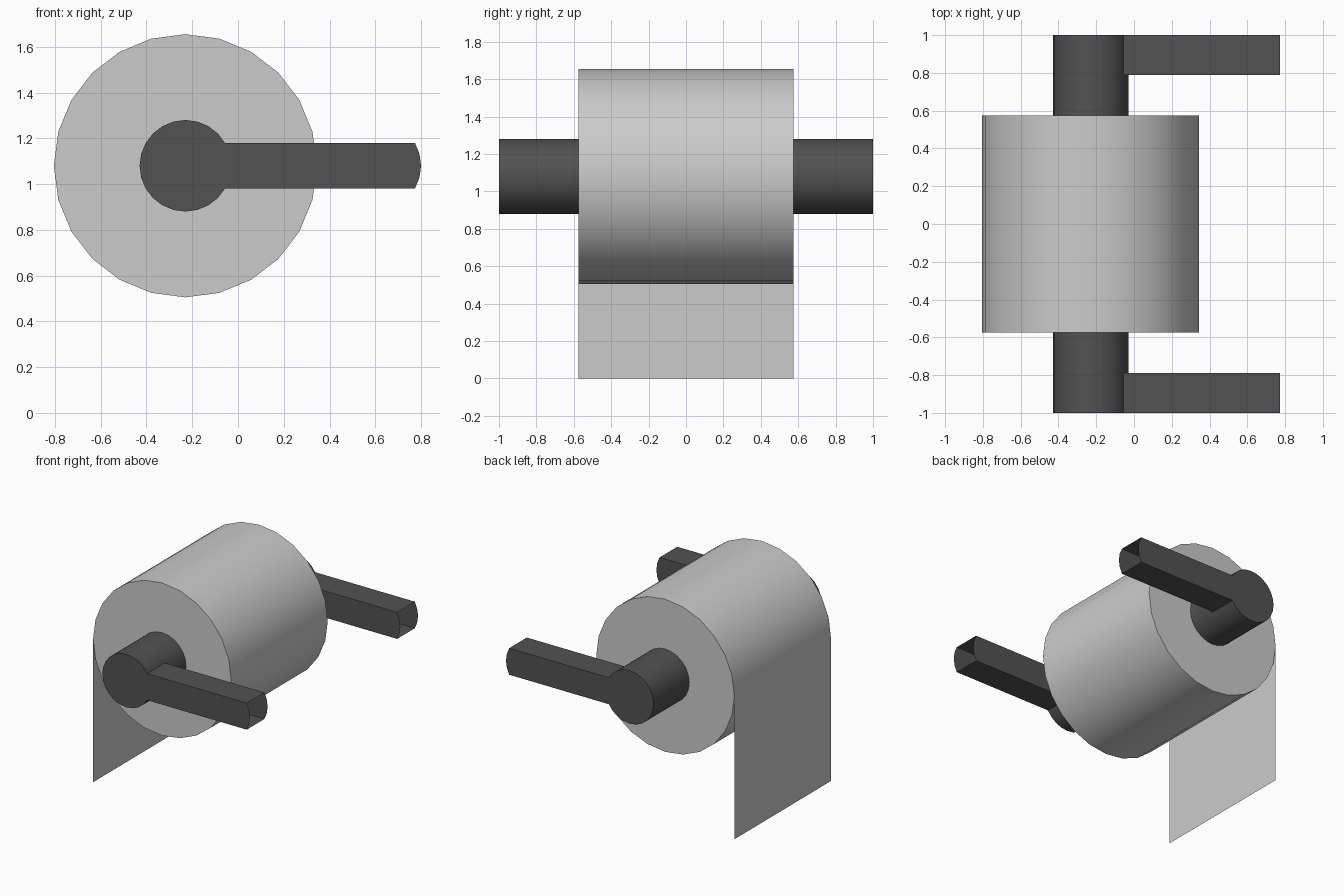
import bpy, bmesh
from math import sin, cos, radians, pi

if "Cube" in bpy.data.objects:
    bpy.data.objects.remove(bpy.data.objects["Cube"])

CX, CZ = -0.23, 1.08      # spindle axis
SIDES = 24
R_ROLL, R_ROD = 0.575, 0.2
HALF = 0.575              # half width of the paper

dark = bpy.data.materials.new("dark_holder")
dark.diffuse_color = (0.085, 0.085, 0.085, 1)
dark.use_nodes = True
dark.node_tree.nodes["Principled BSDF"].inputs["Base Color"].default_value = dark.diffuse_color


def finish(name, bm, mat=None, mirror=False, smooth=False):
    bmesh.ops.recalc_face_normals(bm, faces=bm.faces)
    me = bpy.data.meshes.new(name)
    bm.to_mesh(me)
    bm.free()
    ob = bpy.data.objects.new(name, me)
    bpy.context.collection.objects.link(ob)
    if mat:
        me.materials.append(mat)
    if mirror:
        mod = ob.modifiers.new("mirror", 'MIRROR')
        mod.use_axis = (False, True, False)
        mod.use_mirror_merge = False
    if smooth:
        bpy.ops.object.select_all(action='DESELECT')
        ob.select_set(True)
        bpy.context.view_layer.objects.active = ob
        bpy.ops.object.shade_smooth_by_angle(angle=radians(30))
    return ob


def lathe(profile, cap_end=False):
    """Rings of (radius, y) around the spindle axis, bridged in order."""
    bm = bmesh.new()
    rings = [[bm.verts.new((CX + r * cos(2 * pi * i / SIDES), y,
                            CZ + r * sin(2 * pi * i / SIDES)))
              for i in range(SIDES)] for r, y in profile]
    for a, b in zip(rings, rings[1:]):
        for i in range(SIDES):
            j = (i + 1) % SIDES
            bm.faces.new((a[i], a[j], b[j], b[i]))
    if cap_end:
        bm.faces.new(rings[-1])
    return bm


# paper roll
finish("paper_roll", lathe([(R_ROD, -HALF), (R_ROLL, -HALF),
                            (R_ROLL, HALF), (R_ROD, HALF)]), smooth=True)

# hanging sheet, a single thin surface tangent to the back of the roll
bm = bmesh.new()
x = CX - R_ROLL
bm.faces.new([bm.verts.new((x, y, z)) for y, z in
              ((-HALF, 0), (-HALF, CZ), (HALF, CZ), (HALF, 0))])
finish("hanging_sheet", bm)

# spindle ends on both sides
finish("spindle_ends", lathe([(R_ROD, HALF), (R_ROD, 0.79), (R_ROD, 1.0)], True),
       dark, mirror=True, smooth=True)

# wall arms: sides follow the spindle arc and bulge at the open far end
bm = bmesh.new()
angles = [radians(a) for a in (-30, -15, 0, 15, 30)]
outline = [(0.60 + R_ROD * cos(a), CZ + R_ROD * sin(a)) for a in angles]
outline += [(CX + R_ROD * cos(a), CZ + R_ROD * sin(a)) for a in reversed(angles)]
inner, outer = [[bm.verts.new((px, y, pz)) for px, pz in outline] for y in (0.79, 1.0)]
bm.faces.new(inner)
bm.faces.new(outer)
for i, j in ((4, 5), (9, 0)):     # top and bottom
    bm.faces.new((inner[i], inner[j], outer[j], outer[i]))
finish("wall_arms", bm, dark, mirror=True)
